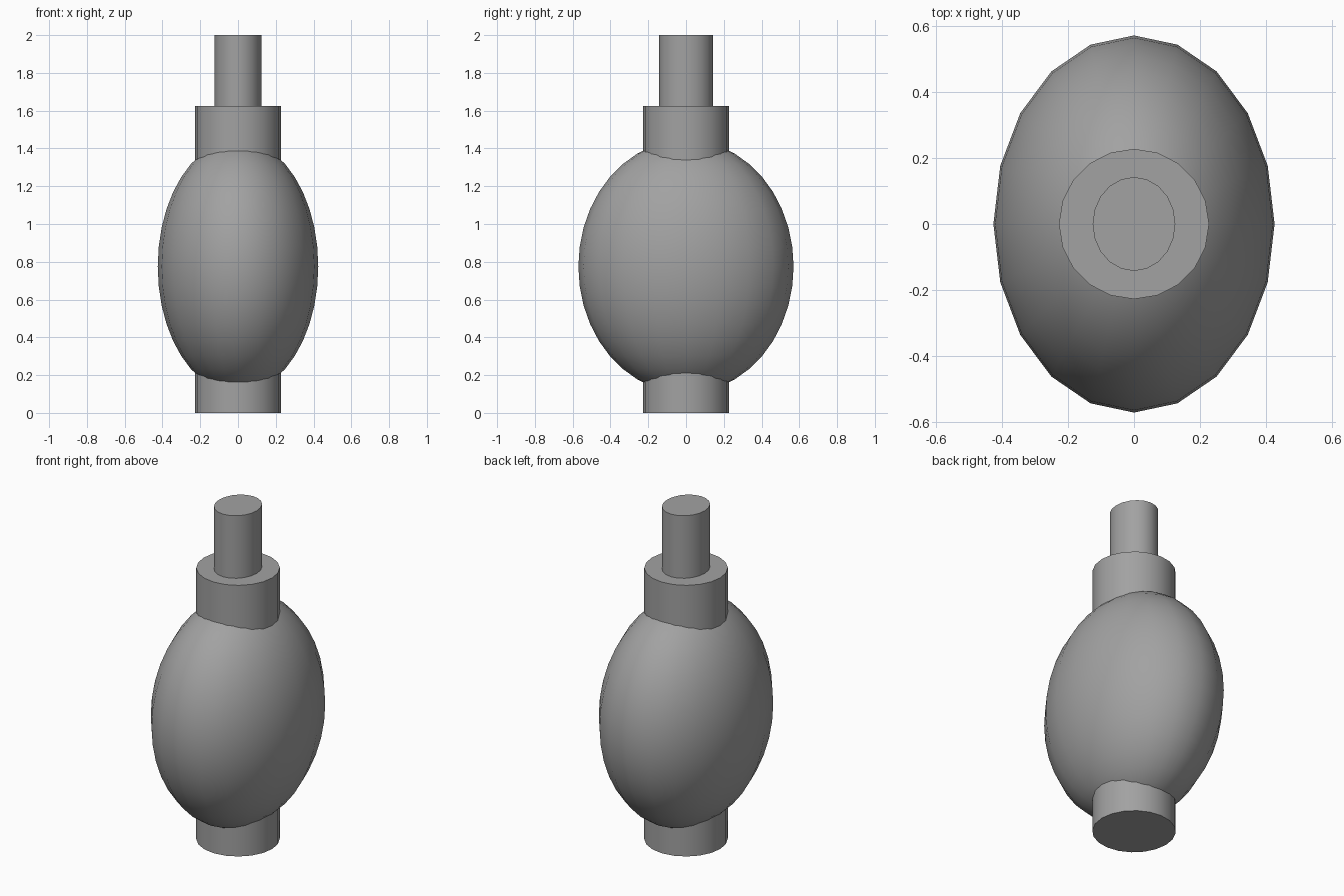
import bpy, math

cube = bpy.data.objects.get("Cube")
if cube:
    bpy.data.objects.remove(cube, do_unlink=True)

SIDES = 20

grey = bpy.data.materials.new("mid_grey")
grey.use_nodes = True
colour = (0.36, 0.36, 0.36, 1)
grey.diffuse_color = colour
grey.node_tree.nodes["Principled BSDF"].inputs["Base Color"].default_value = colour


def finish(name, scale):
    ob = bpy.context.object
    ob.name = name
    ob.scale = scale
    bpy.ops.object.transform_apply(location=False, rotation=False, scale=True)
    ob.data.materials.append(grey)
    bpy.ops.object.shade_smooth_by_angle(angle=math.radians(40))


def cylinder(name, rx, ry, z0, z1):
    bpy.ops.mesh.primitive_cylinder_add(
        vertices=SIDES, radius=1, depth=1, location=(0, 0, (z0 + z1) / 2))
    finish(name, (rx, ry, z1 - z0))


# Oval body, wider from front to back
bpy.ops.mesh.primitive_uv_sphere_add(
    segments=SIDES, ring_count=SIDES, radius=1, location=(0, 0, 0.775))
finish("body", (0.425, 0.57, 0.67))

# Foot, collar and the slightly oval stem on top
cylinder("foot", 0.227, 0.227, 0, 0.4)
cylinder("collar", 0.227, 0.227, 1.2, 1.625)
cylinder("stem", 0.125, 0.142, 1.6, 2)
